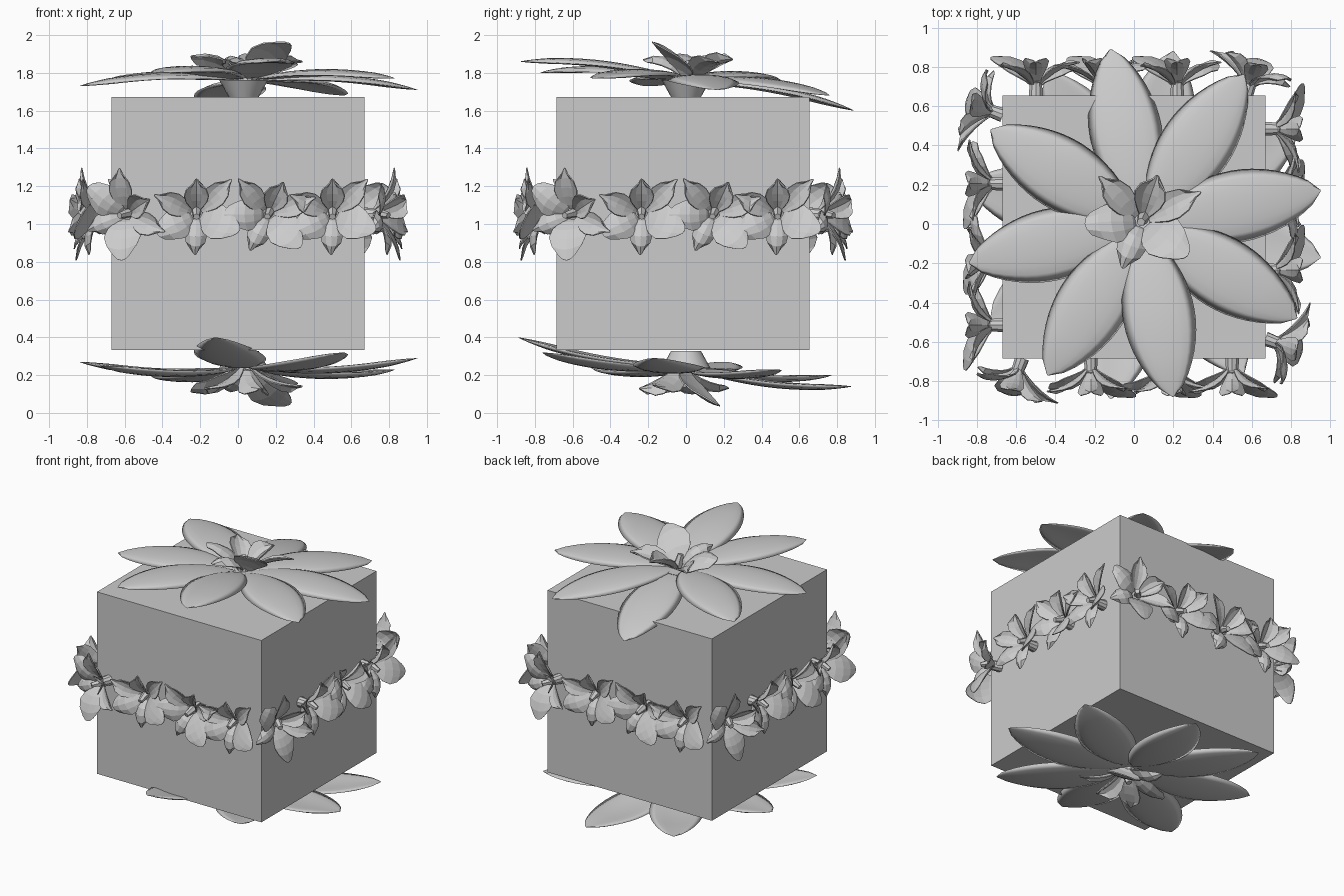
import bpy, bmesh
from math import sin, cos, pi, radians
from mathutils import Matrix, Vector

if "Cube" in bpy.data.objects:
    bpy.data.objects.remove(bpy.data.objects["Cube"])

T, R, S = Matrix.Translation, Matrix.Rotation, Matrix.Scale
CY = -0.015      # box centre in y
HALF = 0.67      # half the box size


def petal(bm, ang, length, width, a0, a1, cup, skew, blunt, base=0.045, nt=5, ns=4):
    """Low-poly petal: lift angle bends from a0 to a1 along its length."""
    rows, r, z = [], 0.012, base
    for i in range(nt + 1):
        t = i / nt
        half = width / 2 * max(blunt * t + 0.1, sin(pi * t ** 1.35) ** 0.65 if t < 1 else 0)
        row = []
        for j in range(ns + 1):
            s = 2 * j / ns - 1
            p = Vector((r - 0.1 * length * s * s * t, s * half,
                        z + cup * half * s * s + skew * half * s))
            row.append(bm.verts.new(R(radians(ang), 3, 'Z') @ p))
        rows.append(row)
        a = radians(a0 + (a1 - a0) * (t + 0.5 / nt))
        r += cos(a) * length / nt
        z += sin(a) * length / nt
    for a, b in zip(rows, rows[1:]):
        for j in range(ns):
            bm.faces.new((a[j], b[j], b[j + 1], a[j + 1]))


def blossom_mesh():
    bm = bmesh.new()
    # angle, length, width, base lift, tip lift, cup, skew, bluntness
    for p in [(205, 0.27, 0.17, 68, -15, -0.4, 0.2, 0.45),
              (155, 0.27, 0.12, 45, 10, 0.3, 0.2, 0.1),
              (90, 0.22, 0.13, 50, 20, 0.7, 0.0, 0.1),
              (45, 0.28, 0.12, 40, 5, 0.3, -0.2, 0.1),
              (-20, 0.29, 0.19, 65, 0, -0.2, -0.3, 0.35),
              (-92, 0.25, 0.12, 75, -35, -0.6, 0.0, 0.15)]:
        petal(bm, *p)
    # short stem and inner column
    bmesh.ops.create_cone(bm, cap_ends=True, segments=10, radius1=0.035, radius2=0.03,
                          depth=0.07, matrix=T((0, 0, 0.035)))
    bmesh.ops.create_cone(bm, cap_ends=True, segments=6, radius1=0.025, radius2=0.015,
                          depth=0.08, matrix=T((0, 0.005, 0.1)) @ R(0.4, 4, 'X'))
    me = bpy.data.meshes.new("blossom")
    bm.to_mesh(me)
    bm.free()
    return me


def big_petal_mesh(tips):
    """Ring of broad smooth petals reaching from the centre to each tip."""
    bm = bmesh.new()
    centre = Vector((0.045, 0.0, 1.765))
    nt, ns, thick = 16, 8, 0.013
    for tip in tips:
        d = Vector(tip) - centre
        side = Vector((-d.y, d.x, 0)).normalized()
        for sign in (1, -1):
            rows = []
            for i in range(nt + 1):
                t = i / nt
                c = centre + d * (0.06 + 0.94 * t)
                c.z += 0.04 * sin(pi * t)
                half = 0.18 * max(0.0, sin(pi * t)) ** 0.68 + 0.004
                row = []
                for j in range(ns + 1):
                    s = 2 * j / ns - 1
                    p = c + side * (half * s)
                    edge = max(0.0, 1 - s ** 6) * min(1, 8 * half)
                    p.z += -0.02 * s * s * sin(pi * t) + sign * thick * edge
                    row.append(bm.verts.new(p))
                rows.append(row)
            for a, b in zip(rows, rows[1:]):
                for j in range(ns):
                    q = (a[j], b[j], b[j + 1], a[j + 1])
                    bm.faces.new(q if sign > 0 else q[::-1])
    bmesh.ops.remove_doubles(bm, verts=bm.verts[:], dist=0.0005)
    # hub under the petals
    bmesh.ops.create_cone(bm, cap_ends=True, segments=20, radius1=0.08, radius2=0.13,
                          depth=0.09, matrix=T((0.03, 0, 1.718)))
    for f in bm.faces:
        f.smooth = len(f.verts) <= 4
    me = bpy.data.meshes.new("broad_petals")
    bm.to_mesh(me)
    bm.free()
    return me


def add(name, me, m, thickness=0):
    ob = bpy.data.objects.new(name, me)
    bpy.context.collection.objects.link(ob)
    ob.matrix_world = m
    if thickness:
        mod = ob.modifiers.new("thickness", 'SOLIDIFY')
        mod.thickness = thickness
        mod.offset = 0
    return ob


# box
bpy.ops.mesh.primitive_cube_add(size=2 * HALF, location=(0, CY, 1.003))
bpy.context.object.name = "box"

# large flowers on the top and, turned over, on the bottom
blossom = blossom_mesh()
broad = big_petal_mesh([(-0.12, 0.89, 1.60), (0.56, 0.76, 1.68), (0.95, 0.17, 1.71),
                        (0.83, -0.48, 1.77), (0.20, -0.88, 1.86), (-0.44, -0.77, 1.80),
                        (-0.84, -0.20, 1.73), (-0.73, 0.48, 1.75)])
flip = T((0, 0, 1)) @ R(pi, 4, 'X') @ T((0, 0, -1))
heart = (T((0.04, 0, 1.69)) @ R(-0.13, 4, 'X') @ R(radians(-20), 4, 'Z') @ S(1.25, 4))
for name, m in (("top", Matrix.Identity(4)), ("bottom", flip)):
    add(name + "_petals", broad, m)
    add(name + "_blossom", blossom, m @ heart, 0.006)

# garland: four blossoms on each side, the first one leaning round the corner
for k in range(4):
    turn = T((0, CY, 0)) @ R(k * pi / 2, 4, 'Z')
    for i, (u, rot, lean) in enumerate([(-0.57, -65, -20), (-0.22, 0, 0),
                                        (0.16, -25, 0), (0.50, 0, 0)]):
        m = (turn @ T((u, -HALF, 1.05)) @ R(pi / 2, 4, 'X') @ R(radians(lean), 4, 'Y')
             @ R(radians(rot), 4, 'Z'))
        add(f"garland_blossom_{k}_{i}", blossom, m, 0.006)
